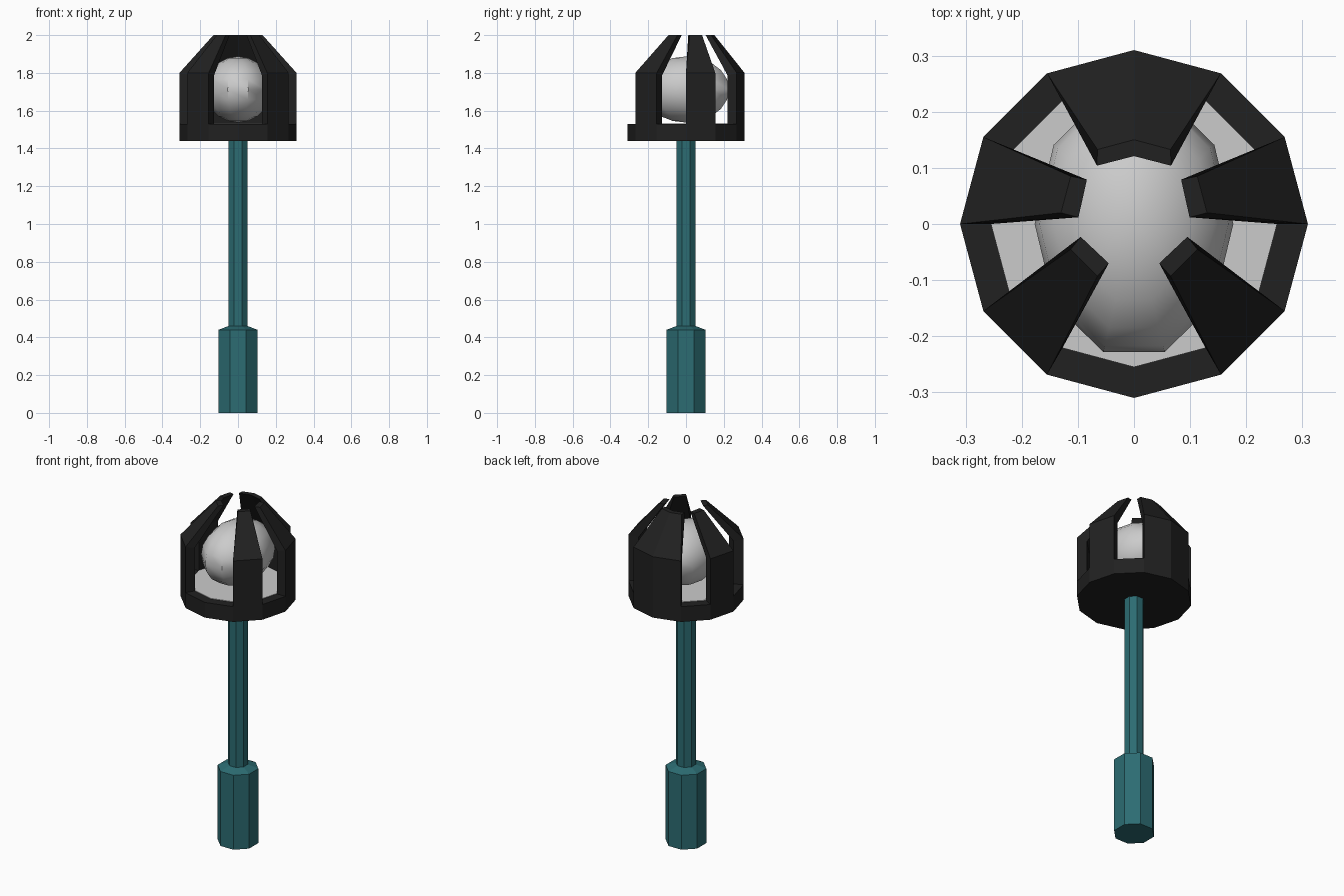
import bpy, bmesh
from math import sin, cos, pi, radians
from mathutils import Matrix

if "Cube" in bpy.data.objects:
    bpy.data.objects.remove(bpy.data.objects["Cube"])


def material(name, rgb):
    m = bpy.data.materials.new(name)
    m.diffuse_color = (*rgb, 1)
    m.use_nodes = True
    m.node_tree.nodes["Principled BSDF"].inputs["Base Color"].default_value = m.diffuse_color
    return m


TEAL = material("teal", (0.025, 0.15, 0.17))
BLACK = material("black", (0.015, 0.015, 0.015))


def finish(name, bm, mat=None, smooth=None):
    bmesh.ops.recalc_face_normals(bm, faces=bm.faces)
    me = bpy.data.meshes.new(name)
    bm.to_mesh(me)
    bm.free()
    ob = bpy.data.objects.new(name, me)
    bpy.context.collection.objects.link(ob)
    if mat:
        me.materials.append(mat)
    if smooth:
        bpy.ops.object.select_all(action='DESELECT')
        ob.select_set(True)
        bpy.context.view_layer.objects.active = ob
        bpy.ops.object.shade_smooth_by_angle(angle=radians(smooth))
    return ob


def ring(n, r, start=0.0):
    return [(r * cos(start + i * 2 * pi / n), r * sin(start + i * 2 * pi / n)) for i in range(n)]


def loft(name, sections, mat=None):
    """Closed solid through a stack of (z, outline) sections."""
    bm = bmesh.new()
    loops = [[bm.verts.new((x, y, z)) for x, y in pts] for z, pts in sections]
    for a, b in zip(loops, loops[1:]):
        for i in range(len(a)):
            j = (i + 1) % len(a)
            bm.faces.new((a[i], a[j], b[j], b[i]))
    bm.faces.new(loops[0][::-1])
    bm.faces.new(loops[-1])
    return finish(name, bm, mat)


# Octagonal handle and shaft, flats facing the axes (widths measured across flats)
K = 1 / cos(pi / 8)
loft("handle", [(z, ring(8, r * K, pi / 8)) for z, r in
                [(0, 0.103), (0.44, 0.103), (0.46, 0.05), (1.45, 0.05)]], TEAL)

# Twelve-sided base with a grey inset floor
OUT, INN = ring(12, 0.31), ring(12, 0.255)
loft("base", [(1.44, OUT), (1.53, OUT)], BLACK)
loft("floor", [(1.525, INN), (1.533, INN)])

# Claws: each follows some corners of the base, then leans inward to its tip
TIP_OUT = [(x * 0.42, y * 0.42 + 0.02) for x, y in OUT]
TIP_IN = {2: (0.066, 0.104), 3: (0, 0.121), 4: (-0.066, 0.104),
          0: (0.099, 0.012), 1: (0.084, 0.079),
          10: (0.045, -0.07), 11: (0.095, -0.023),
          5: (-0.084, 0.079), 6: (-0.099, 0.012),
          7: (-0.095, -0.023), 8: (-0.045, -0.07)}
CLAWS = {"back_claw": (2, 3, 4), "right_claw": (0, 1), "left_claw": (5, 6),
         "front_right_claw": (10, 11), "front_left_claw": (7, 8)}


def claw(name, ids):
    bm = bmesh.new()

    def wall(pts, levels):
        return [[bm.verts.new((*pts[i], z)) for i in ids] for z in levels]

    outer = wall(OUT, (1.525, 1.8)) + wall(TIP_OUT, (2.0,))
    inner = wall(INN, (1.525, 1.785)) + wall(TIP_IN, (2.0,))
    n = len(ids)
    for k in range(2):
        for side in (outer, inner):
            for i in range(n - 1):
                bm.faces.new((side[k][i], side[k][i + 1], side[k + 1][i + 1], side[k + 1][i]))
        for e in (0, n - 1):
            bm.faces.new((outer[k][e], outer[k + 1][e], inner[k + 1][e], inner[k][e]))
    for k in (0, 2):
        for i in range(n - 1):
            bm.faces.new((outer[k][i], outer[k][i + 1], inner[k][i + 1], inner[k][i]))
    finish(name, bm, BLACK)


for name, ids in CLAWS.items():
    claw(name, ids)

# Egg-shaped stone held in the claws
bm = bmesh.new()
bmesh.ops.create_uvsphere(bm, u_segments=10, v_segments=10, radius=1,
                          matrix=Matrix.Rotation(pi / 2, 4, 'Z'))
bmesh.ops.transform(bm, verts=bm.verts,
                    matrix=Matrix.Translation((0, 0, 1.712)) @ Matrix.Diagonal((0.177, 0.24, 0.175, 1)))
finish("stone", bm, None, 40)
